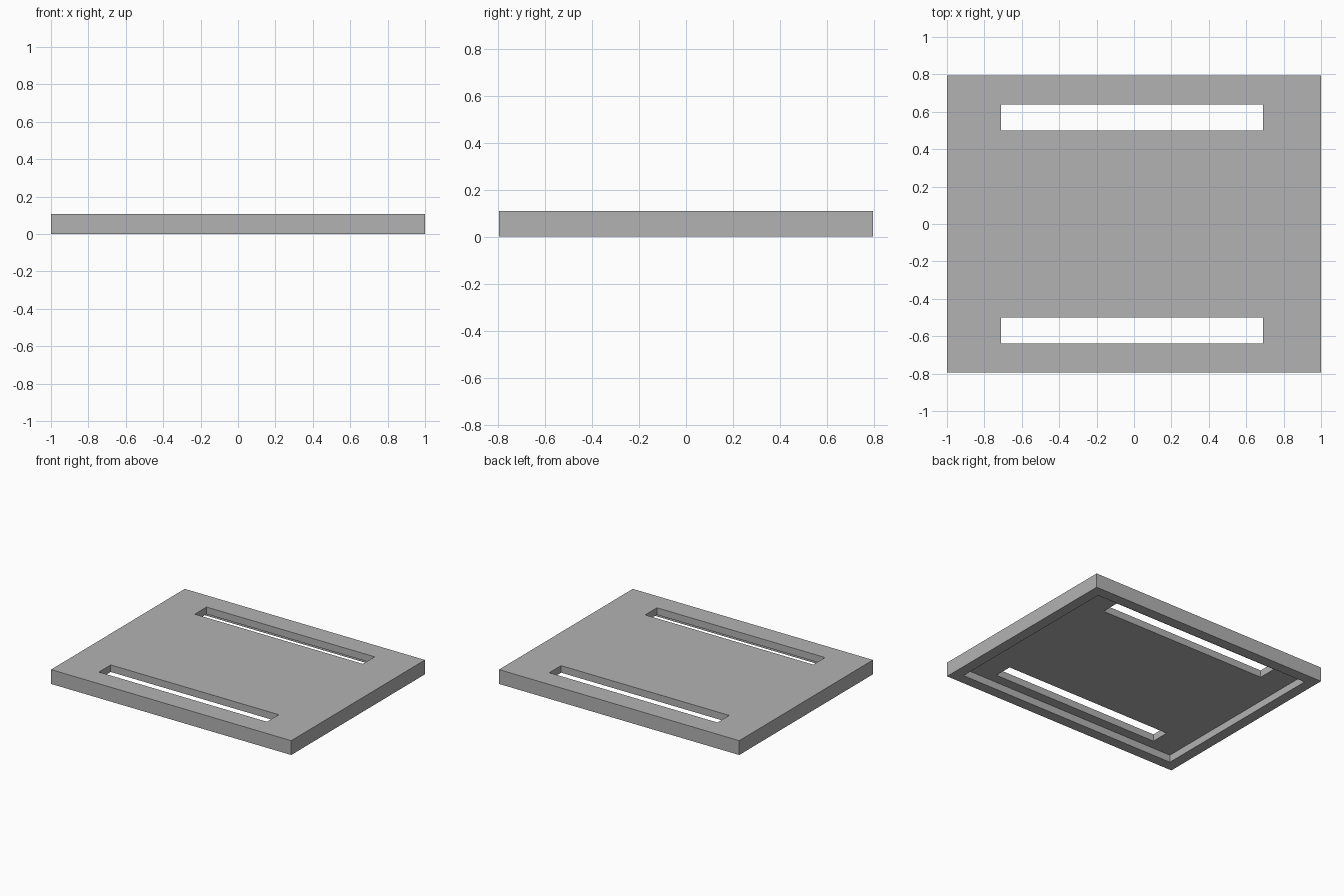
import bpy

default = bpy.data.objects.get("Cube")
if default:
    bpy.data.objects.remove(default, do_unlink=True)

HALF_X, HALF_Y, HEIGHT = 1.0, 0.795, 0.108
RIM = 0.08       # width of the lip around the underside
RECESS = 0.055   # depth of the hollow underneath


def make_box(name, low, high):
    """Axis-aligned box between two corners."""
    centre = [(a + b) / 2 for a, b in zip(low, high)]
    bpy.ops.mesh.primitive_cube_add(size=1, location=centre)
    box = bpy.context.object
    box.name = name
    box.scale = [b - a for a, b in zip(low, high)]
    bpy.ops.object.transform_apply(location=True, rotation=False, scale=True)
    return box


def cut(target, cutter):
    """Subtract the cutter, then discard it."""
    mod = target.modifiers.new(cutter.name, 'BOOLEAN')
    mod.operation = 'DIFFERENCE'
    mod.solver = 'EXACT'
    mod.object = cutter
    bpy.context.view_layer.objects.active = target
    bpy.ops.object.modifier_apply(modifier=mod.name)
    bpy.data.objects.remove(cutter, do_unlink=True)


# Solid panel
panel = make_box("slotted_panel", (-HALF_X, -HALF_Y, 0), (HALF_X, HALF_Y, HEIGHT))

# Hollow underside, leaving a rim
cut(panel, make_box("underside_recess",
                    (RIM - HALF_X, RIM - HALF_Y, -RECESS),
                    (HALF_X - RIM, HALF_Y - RIM, RECESS)))

# Long slots through the panel near the front and back
for side in (-1, 1):
    near, far = sorted((side * 0.5, side * 0.64))
    cut(panel, make_box("slot", (-0.71, near, -HEIGHT), (0.69, far, HEIGHT * 2)))

# Plain grey finish
grey = bpy.data.materials.new("plain_grey")
grey.use_nodes = True
colour = (0.45, 0.45, 0.45, 1)
grey.diffuse_color = colour
grey.node_tree.nodes["Principled BSDF"].inputs["Base Color"].default_value = colour
panel.data.materials.clear()
panel.data.materials.append(grey)
for face in panel.data.polygons:
    face.material_index = 0
    face.use_smooth = False
